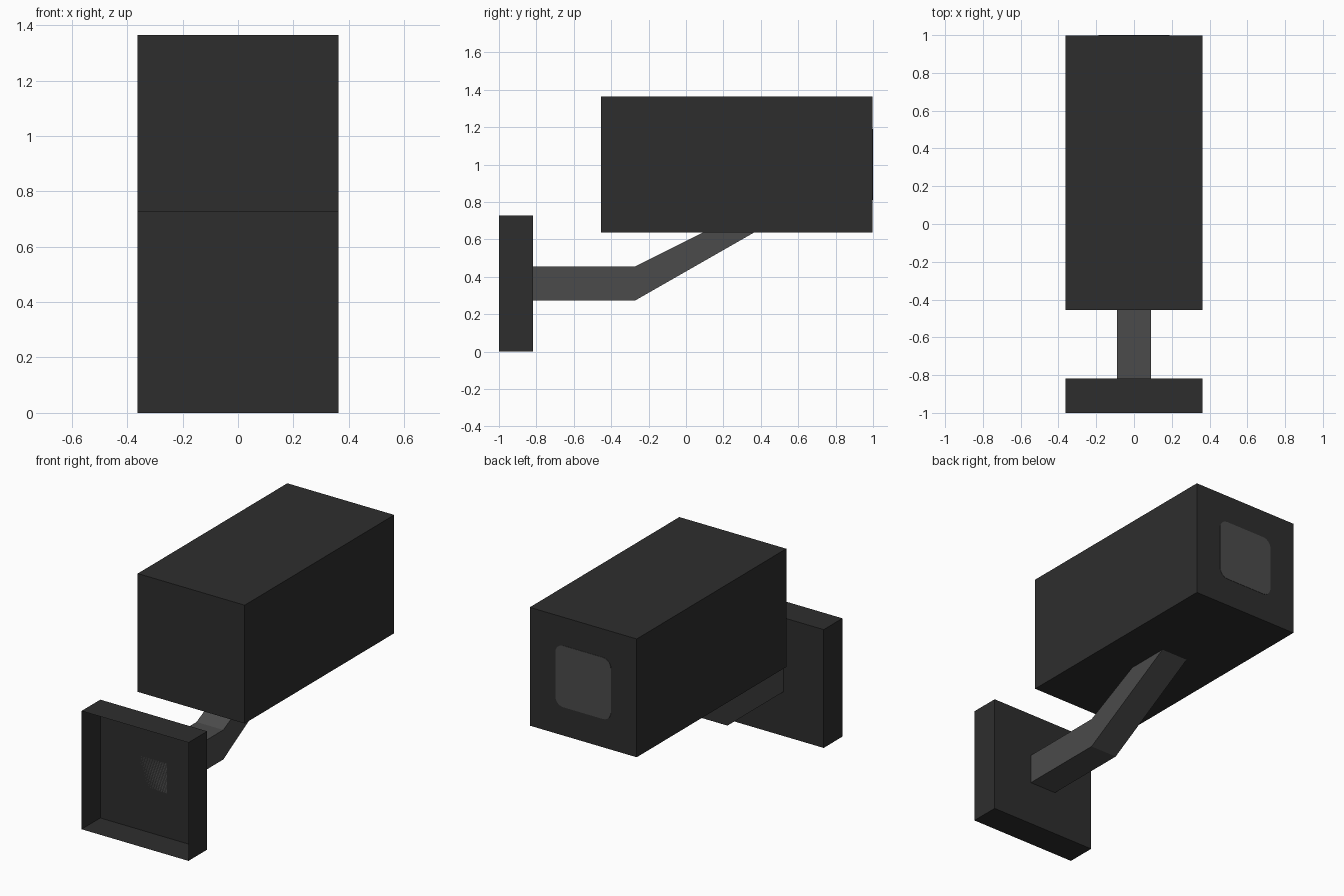
import bpy, bmesh, math

cube = bpy.data.objects.get("Cube")
if cube:
    bpy.data.objects.remove(cube, do_unlink=True)

U = 1 / 11  # modelling unit: whole model is 22 units long


def make_material(name, value):
    mat = bpy.data.materials.new(name)
    mat.use_nodes = True
    colour = (value, value, value, 1)
    mat.diffuse_color = colour
    mat.node_tree.nodes["Principled BSDF"].inputs["Base Color"].default_value = colour
    return mat


charcoal = make_material("charcoal", 0.027)
grey = make_material("mid_grey", 0.070)


def finish(bm, name, mat):
    mesh = bpy.data.meshes.new(name)
    bm.to_mesh(mesh)
    bm.free()
    mesh.materials.append(mat)
    obj = bpy.data.objects.new(name, mesh)
    bpy.context.collection.objects.link(obj)
    return obj


def box(name, mat, lo, hi, open_front=False):
    bm = bmesh.new()
    bmesh.ops.create_cube(bm, size=1)
    for v in bm.verts:
        v.co = [(hi[i] if v.co[i] > 0 else lo[i]) * U for i in range(3)]
    bm.normal_update()
    if open_front:
        front = [f for f in bm.faces if f.normal.y < -0.9]
        bmesh.ops.delete(bm, geom=front, context='FACES_ONLY')
    return finish(bm, name, mat)


def prism(name, mat, outline, offset):
    """Extrude a closed outline of points along an offset vector."""
    bm = bmesh.new()
    face = bm.faces.new([bm.verts.new([c * U for c in p]) for p in outline])
    new = bmesh.ops.extrude_face_region(bm, geom=[face], use_keep_orig=True)["geom"]
    verts = [g for g in new if isinstance(g, bmesh.types.BMVert)]
    bmesh.ops.translate(bm, vec=[c * U for c in offset], verts=verts)
    bmesh.ops.recalc_face_normals(bm, faces=bm.faces)
    return finish(bm, name, mat)


# Wall mount: thin shell, open towards the wall
box("wall_mount", charcoal, (-4, -11, 0), (4, -9, 8), open_front=True)

# Camera housing
box("camera_housing", charcoal, (-4, -5, 7), (4, 10.98, 15))

# Bent support arm
arm_profile = [(-9, 3), (-3, 3), (4, 7), (1, 7), (-3, 5), (-9, 5)]
prism("support_arm", grey, [(-1, y, z) for y, z in arm_profile], (2, 0, 0))

# Lens window: rounded square plate on the rear end
half, radius, steps = 2.08, 0.6, 6
outline = []
for corner in range(4):
    middle = math.radians(45 + 90 * corner)
    cx = math.copysign(half - radius, math.cos(middle))
    cz = math.copysign(half - radius, math.sin(middle))
    for i in range(steps + 1):
        a = math.radians(90 * (corner + i / steps))
        outline.append((cx + radius * math.cos(a), 10.96, 11 + cz + radius * math.sin(a)))
prism("lens_window", grey, outline, (0, 0.04, 0))
